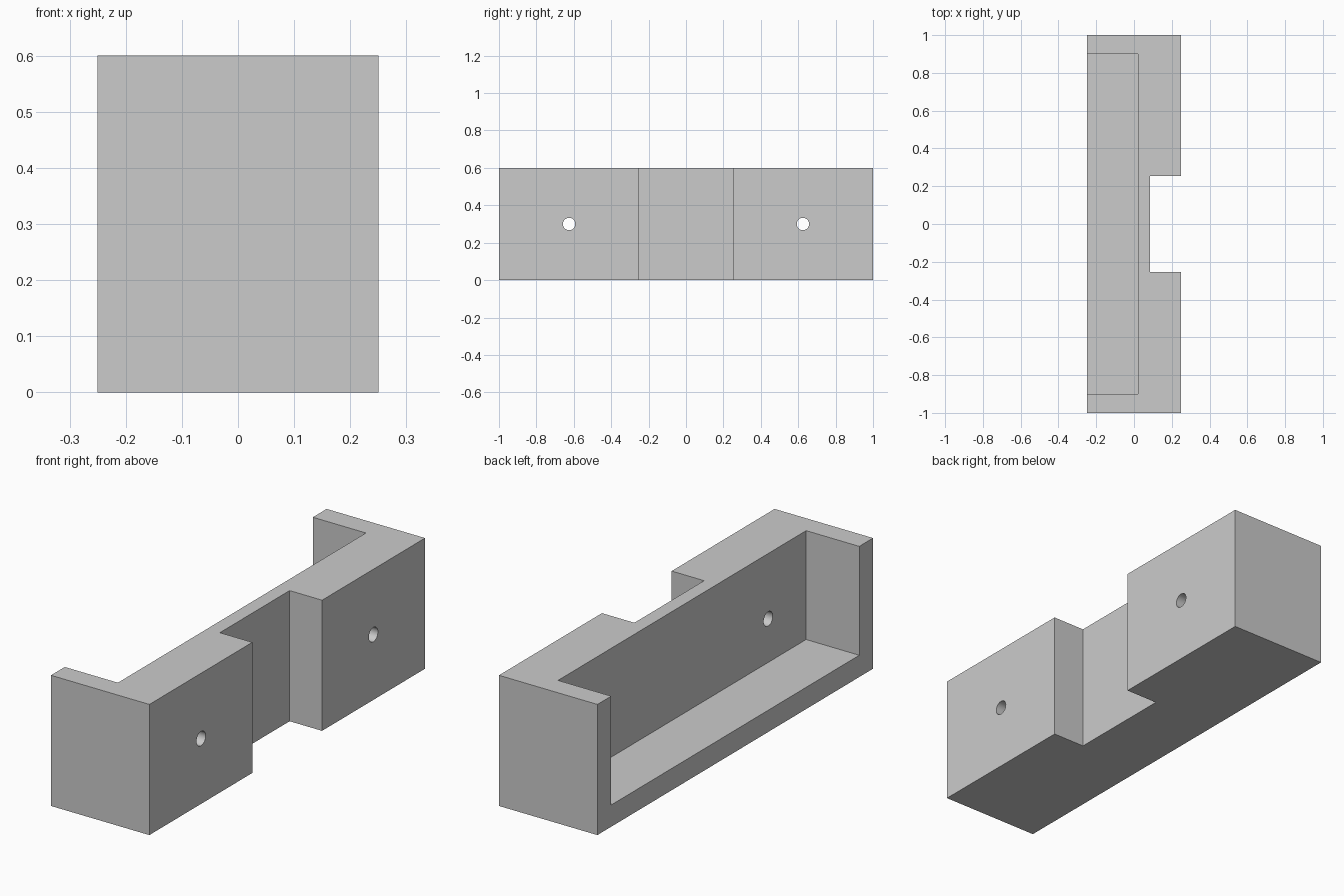
import bpy
import bmesh
from math import pi

cube = bpy.data.objects.get("Cube")
if cube:
    bpy.data.objects.remove(cube, do_unlink=True)

# Single plain grey
grey = bpy.data.materials.new("plain_grey")
grey.use_nodes = True
colour = (0.6, 0.6, 0.6, 1)
grey.diffuse_color = colour
grey.node_tree.nodes["Principled BSDF"].inputs["Base Color"].default_value = colour


def prism(name, outline, z0, z1):
    """Extrude an (x, y) outline from z0 to z1."""
    bm = bmesh.new()
    base = bm.faces.new([bm.verts.new((x, y, z0)) for x, y in outline])
    top = bmesh.ops.extrude_face_region(bm, geom=[base])["geom"]
    verts = [v for v in top if isinstance(v, bmesh.types.BMVert)]
    bmesh.ops.translate(bm, verts=verts, vec=(0, 0, z1 - z0))
    bmesh.ops.recalc_face_normals(bm, faces=bm.faces)
    mesh = bpy.data.meshes.new(name)
    bm.to_mesh(mesh)
    bm.free()
    mesh.materials.append(grey)
    obj = bpy.data.objects.new(name, mesh)
    bpy.context.collection.objects.link(obj)
    return obj


def cut(body, cutter):
    """Subtract the cutter from the body and discard it."""
    mod = body.modifiers.new("cut", "BOOLEAN")
    mod.operation = "DIFFERENCE"
    mod.solver = "EXACT"
    mod.object = cutter
    bpy.ops.object.select_all(action="DESELECT")
    bpy.context.view_layer.objects.active = body
    body.select_set(True)
    bpy.ops.object.modifier_apply(modifier=mod.name)
    bpy.data.objects.remove(cutter, do_unlink=True)


# Block with a full-height notch in the middle of its +x side
half_x, notch_x, notch_y = 0.25, 0.085, 0.253
tray = prism("bracket_tray", [
    (-half_x, -1), (half_x, -1), (half_x, -notch_y), (notch_x, -notch_y),
    (notch_x, notch_y), (half_x, notch_y), (half_x, 1), (-half_x, 1)], 0, 0.6)

# Pocket open to the top and the -x side, leaving a floor and end walls
cut(tray, prism("pocket_cutter", [
    (-0.5, -0.9), (0.02, -0.9), (0.02, 0.9), (-0.5, 0.9)], 0.1, 1))

# Screw holes through the thick back wall
for y in (-0.625, 0.625):
    bpy.ops.mesh.primitive_cylinder_add(
        vertices=32, radius=0.033, depth=0.5,
        location=(0.2, y, 0.3), rotation=(0, pi / 2, 0))
    hole = bpy.context.object
    hole.data.materials.append(grey)
    cut(tray, hole)

# Smooth hole walls, sharp box edges
bpy.ops.object.shade_smooth_by_angle(angle=pi / 6)
